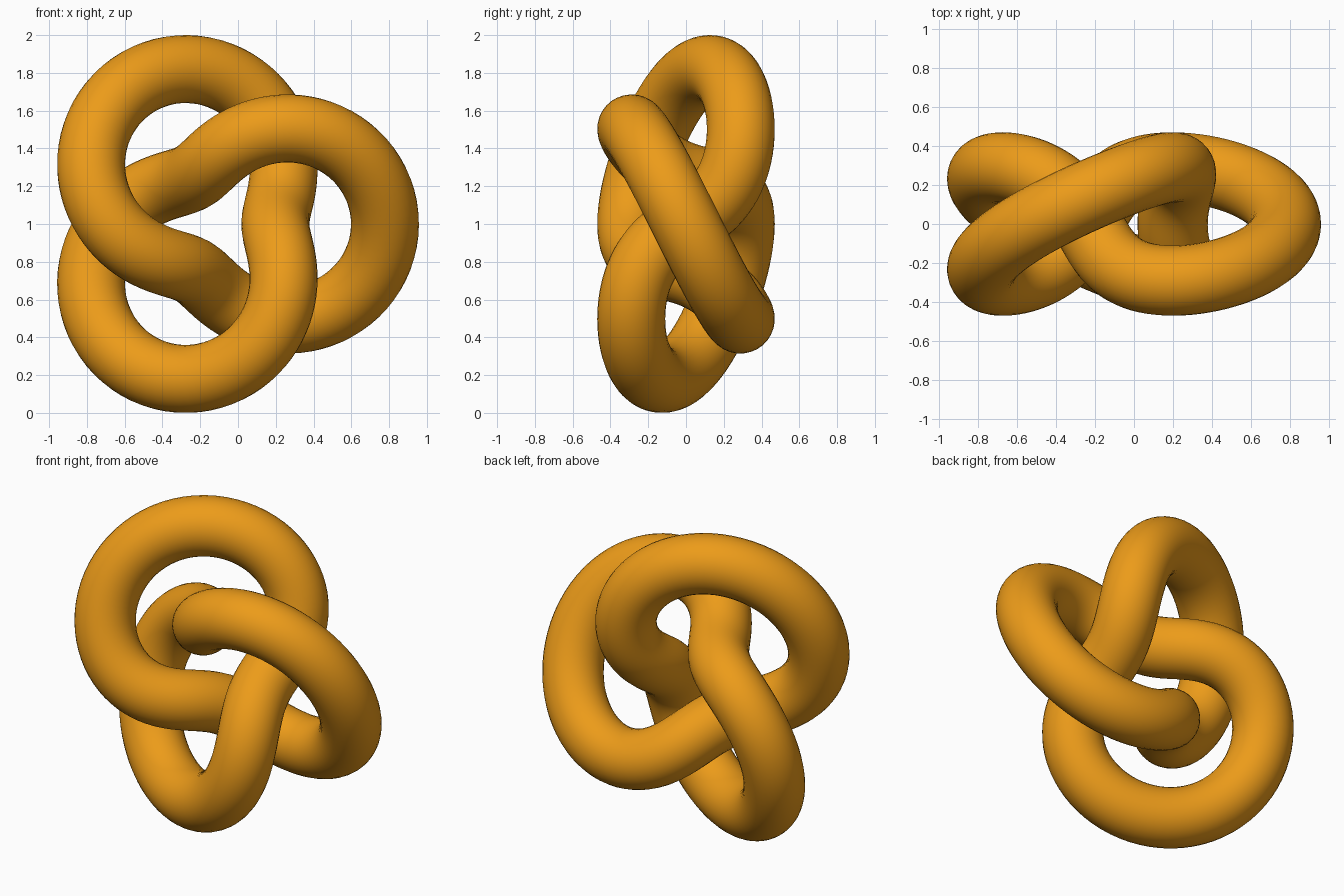
import bpy
from math import sin, cos, pi

if "Cube" in bpy.data.objects:
    bpy.data.objects.remove(bpy.data.objects["Cube"])

RING, WIND, TUBE = 0.58, 0.29, 0.18   # torus radius, winding radius, tube radius
STEPS = 240

# Centre line: trefoil (2,3) torus knot with its axis along y
curve = bpy.data.curves.new("trefoil_knot", 'CURVE')
curve.dimensions = '3D'
curve.bevel_depth = TUBE
curve.bevel_resolution = 14
spline = curve.splines.new('POLY')
spline.points.add(STEPS - 1)
spline.use_cyclic_u = True
for i, p in enumerate(spline.points):
    t = 2 * pi * i / STEPS
    rad = RING + WIND * cos(3 * t)
    p.co = (rad * cos(2 * t) - 0.092, -WIND * sin(3 * t), rad * sin(2 * t) + 1, 1)

# Sweep the round tube and turn it into a smooth mesh
knot = bpy.data.objects.new("trefoil_knot", curve)
bpy.context.collection.objects.link(knot)
bpy.context.view_layer.objects.active = knot
knot.select_set(True)
bpy.ops.object.convert(target='MESH')
knot = bpy.context.object
bpy.ops.object.shade_smooth()

# Orange finish
mat = bpy.data.materials.new("orange")
mat.diffuse_color = (0.84, 0.33, 0.01, 1)
mat.use_nodes = True
mat.node_tree.nodes["Principled BSDF"].inputs["Base Color"].default_value = mat.diffuse_color
knot.data.materials.clear()
knot.data.materials.append(mat)
